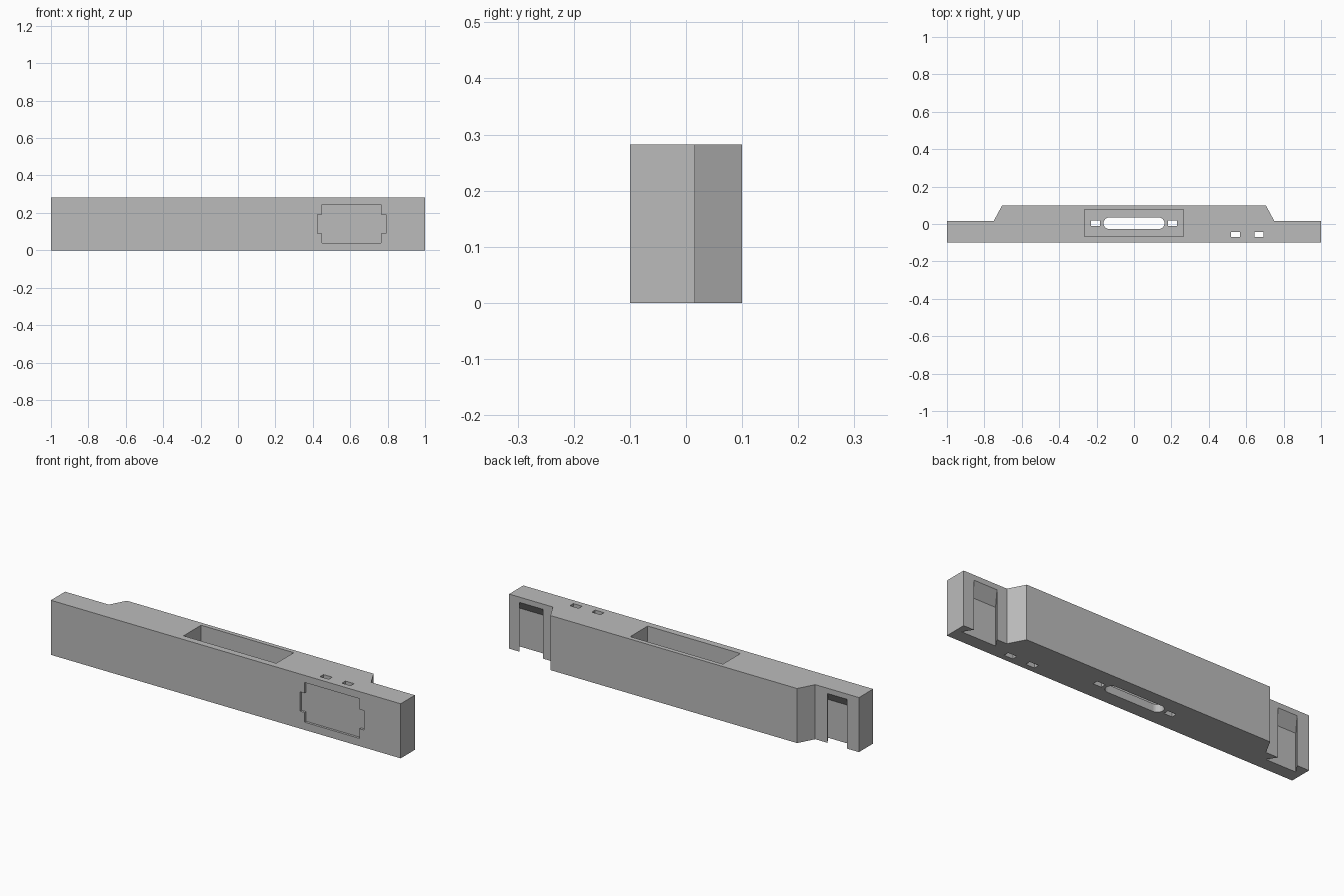
import bpy, bmesh, math

cube = bpy.data.objects.get("Cube")
if cube:
    bpy.data.objects.remove(cube, do_unlink=True)

grey = bpy.data.materials.new("plain grey")
grey.use_nodes = True
colour = (0.5, 0.5, 0.5, 1)
grey.diffuse_color = colour
grey.node_tree.nodes["Principled BSDF"].inputs["Base Color"].default_value = colour

HEIGHT, FRONT, BACK, WING = 0.282, -0.1, 0.1, 0.016


def loft(name, lower, upper):
    """Solid between two matching rings of points."""
    bm = bmesh.new()
    a = [bm.verts.new(p) for p in lower]
    b = [bm.verts.new(p) for p in upper]
    n = len(a)
    bm.faces.new(a[::-1])
    bm.faces.new(b)
    for i in range(n):
        j = (i + 1) % n
        bm.faces.new((a[i], a[j], b[j], b[i]))
    bmesh.ops.recalc_face_normals(bm, faces=bm.faces)
    mesh = bpy.data.meshes.new(name)
    bm.to_mesh(mesh)
    bm.free()
    mesh.materials.append(grey)
    obj = bpy.data.objects.new(name, mesh)
    bpy.context.collection.objects.link(obj)
    return obj


def prism(name, outline, z0, z1):
    return loft(name, [(x, y, z0) for x, y in outline], [(x, y, z1) for x, y in outline])


def rect(x0, x1, y0, y1):
    return [(x0, y0), (x1, y0), (x1, y1), (x0, y1)]


# Body: long bar with a thicker middle and thin wings
half = [(1, FRONT), (1, WING), (0.75, WING), (0.705, BACK)]
body = prism("body", half + [(-x, y) for x, y in reversed(half)], 0, HEIGHT)


def cut(cutter):
    mod = body.modifiers.new("cut", "BOOLEAN")
    mod.operation = "DIFFERENCE"
    mod.solver = "EXACT"
    mod.object = cutter
    bpy.context.view_layer.objects.active = body
    bpy.ops.object.modifier_apply(modifier=mod.name)
    bpy.data.objects.remove(cutter, do_unlink=True)


# Connector pocket in the top, with a floor
FLOOR = 0.04
cut(prism("pocket", rect(-0.265, 0.265, -0.066, 0.077), FLOOR, 0.4))

# Rounded slot through the floor
radius, reach, centre_y = 0.031, 0.132, 0.004
slot = []
for side in (1, -1):
    for i in range(13):
        a = math.pi * (i / 12 - 0.5)
        slot.append((side * (reach + radius * math.cos(a)), centre_y + side * radius * math.sin(a)))
cut(prism("slot", slot, -0.1, 0.1))

# Screw holes beside the slot
for x in (-0.205, 0.205):
    cut(prism("screw_hole", rect(x - 0.024, x + 0.024, -0.01, 0.018), -0.1, 0.1))

# Cable holes running the full height
for x in (0.543, 0.668):
    cut(prism("cable_hole", rect(x - 0.025, x + 0.025, -0.07, -0.042), -0.1, 0.4))

# Shallow label recess with ears in the front
recess = [(0.45, 0.04), (0.765, 0.04), (0.765, 0.09), (0.79, 0.09), (0.79, 0.19), (0.765, 0.19),
          (0.765, 0.245), (0.45, 0.245), (0.45, 0.19), (0.425, 0.19), (0.425, 0.09), (0.45, 0.09)]
cut(loft("recess", [(x, FRONT - 0.05, z) for x, z in recess],
         [(x, FRONT + 0.012, z) for x, z in recess]))

# Dovetail mounting slots in the wing backs, open below, with a sloped ceiling
DEPTH, DROP, FLARE, EXTRA = 0.048, 0.057, 0.032, 0.2
for centre, half_width in ((0.874, 0.067), (-0.876, 0.055)):
    section = []
    for side, t in ((-1, -EXTRA), (1, -EXTRA), (1, 1), (-1, 1)):
        section.append((centre + side * (half_width + FLARE * t), WING - DEPTH * t, t))
    cut(loft("dovetail", [(x, y, -0.1) for x, y, t in section],
             [(x, y, 0.255 - DROP * t) for x, y, t in section]))
